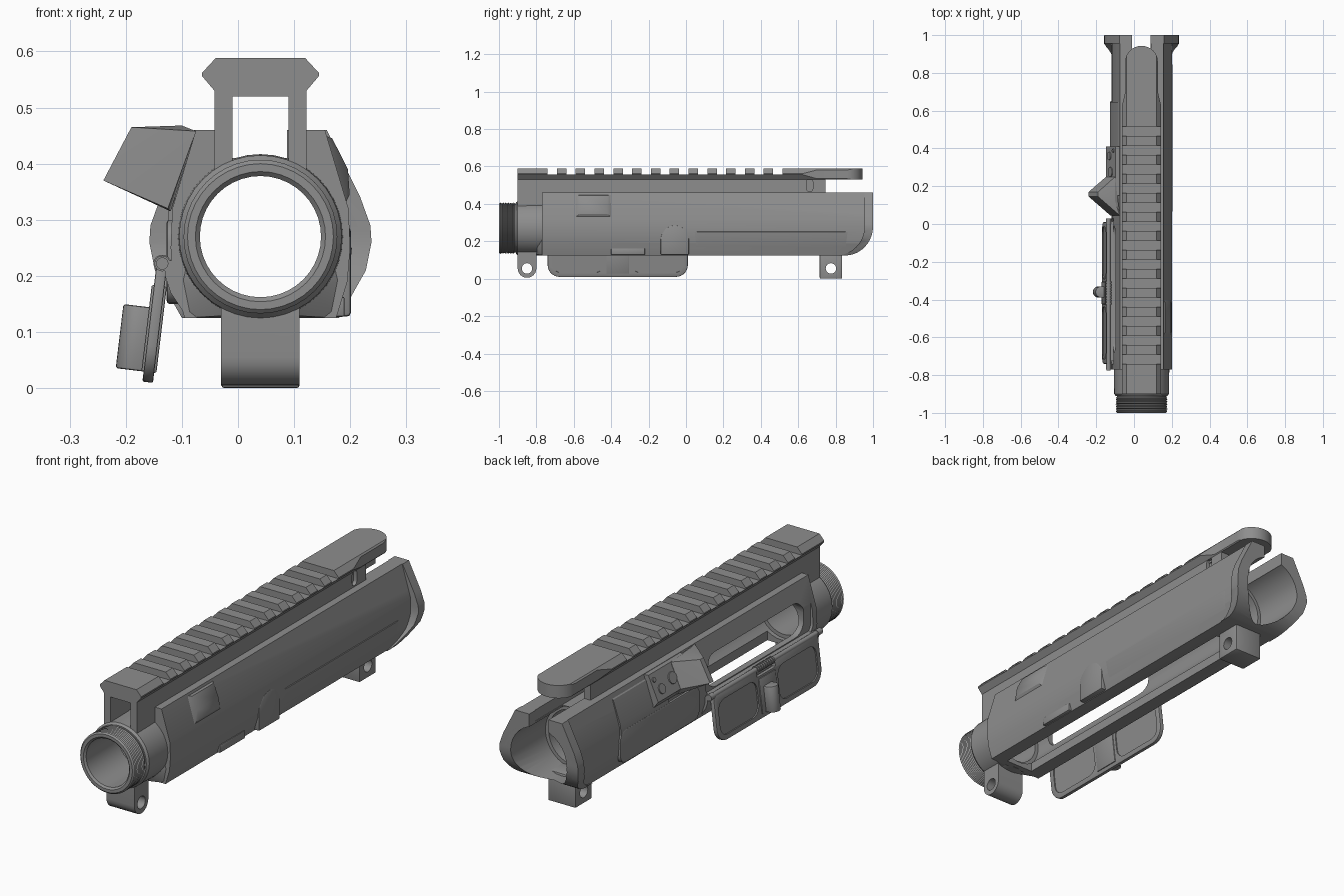
import bpy, bmesh
from math import sin, cos, pi, radians
from mathutils import Matrix

if "Cube" in bpy.data.objects:
    bpy.data.objects.remove(bpy.data.objects["Cube"])

CX, CZ = 0.04, 0.27   # tube axis
grey = bpy.data.materials.new('dark_grey')
grey.diffuse_color = (.27, .27, .27, 1)
grey.use_nodes = True
grey.node_tree.nodes["Principled BSDF"].inputs["Base Color"].default_value = grey.diffuse_color


def finish(name, bm):
    bmesh.ops.recalc_face_normals(bm, faces=bm.faces)
    me = bpy.data.meshes.new(name)
    bm.to_mesh(me)
    bm.free()
    me.materials.append(grey)
    o = bpy.data.objects.new(name, me)
    bpy.context.collection.objects.link(o)
    return o


def apply(o, m):
    bpy.context.view_layer.objects.active = o
    bpy.ops.object.modifier_apply(modifier=m.name)


def prism(name, pts, a, b, axis, bevel=0):
    # extrude a flat outline: axis x takes (y,z), y takes (x,z), z takes (x,y)
    put = {'x': lambda u, v, w: (w, u, v), 'y': lambda u, v, w: (u, w, v),
           'z': lambda u, v, w: (u, v, w)}[axis]
    bm = bmesh.new()
    lo = [bm.verts.new(put(u, v, a)) for u, v in pts]
    hi = [bm.verts.new(put(u, v, b)) for u, v in pts]
    bm.faces.new(lo)
    bm.faces.new(hi)
    for i in range(len(pts)):
        j = (i + 1) % len(pts)
        bm.faces.new((lo[i], lo[j], hi[j], hi[i]))
    o = finish(name, bm)
    if bevel:
        m = o.modifiers.new('bevel', 'BEVEL')
        m.width, m.segments, m.limit_method, m.angle_limit = bevel, 2, 'ANGLE', radians(35)
        apply(o, m)
    return o


def boolean(o, tool, op='DIFFERENCE'):
    m = o.modifiers.new('bool', 'BOOLEAN')
    m.operation, m.object, m.solver = op, tool, 'EXACT'
    apply(o, m)
    bpy.data.objects.remove(tool)


def rect(u0, v0, u1, v1):
    return [(u0, v0), (u1, v0), (u1, v1), (u0, v1)]


def arc(cu, cv, ru, rv, a0, a1, n):
    return [(cu + ru * cos(radians(a0 + (a1 - a0) * i / n)),
             cv + rv * sin(radians(a0 + (a1 - a0) * i / n))) for i in range(n + 1)]


def rrect(u0, v0, u1, v1, r, n=5):
    return (arc(u1 - r, v1 - r, r, r, 0, 90, n) + arc(u0 + r, v1 - r, r, r, 90, 180, n)
            + arc(u0 + r, v0 + r, r, r, 180, 270, n) + arc(u1 - r, v0 + r, r, r, 270, 360, n))


def circle(u, v, r, n=24):
    return arc(u, v, r, r, 0, 360 - 360 / n, n - 1)


def bore(o, r, a, b):
    boolean(o, prism('cut', circle(CX, CZ, r, 32), a, b, 'y'))


def mirror(half):
    return [(CX + x, z) for x, z in half] + [(CX - x, z) for x, z in reversed(half)]


def hull(name, pts):
    bm = bmesh.new()
    for p in pts:
        bm.verts.new(p)
    r = bmesh.ops.convex_hull(bm, input=bm.verts)
    bmesh.ops.delete(bm, geom=[g for g in r['geom_interior'] if isinstance(g, bmesh.types.BMVert)], context='VERTS')
    bmesh.ops.dissolve_limit(bm, angle_limit=0.02, verts=bm.verts, edges=bm.edges)
    return finish(name, bm)


def lathe(name, prof, n=40):
    # closed (radius, y) outline turned about the tube axis
    bm = bmesh.new()
    rings = [[bm.verts.new((CX + r * cos(2 * pi * k / n), y, CZ + r * sin(2 * pi * k / n)))
              for k in range(n)] for r, y in prof]
    for i, ra in enumerate(rings):
        rb = rings[(i + 1) % len(rings)]
        for k in range(n):
            j = (k + 1) % n
            bm.faces.new((ra[k], ra[j], rb[j], rb[k]))
    return finish(name, bm)


# main housing
body = prism('housing', mirror([(.115, .46), (.157, .32), (.16, .25), (.155, .19), (.135, .125)]), -.77, 1.0, 'y')
outer = [(1.0, .5)] + arc(.85, .28, .15, .156, 0, -90, 10)
inner = [(.955, .5)] + arc(.80, .28, .155, .156, 0, -90, 10)
boolean(body, prism('cut', outer + [(.85, .0), (1.3, .0), (1.3, .5)], -.5, .5, 'x'))
bore(body, .125, -.9, .8)
bore(body, .141, .75, 1.2)
boolean(body, prism('cut', rect(-.01, .41, .09, .6), -.9, 1.2, 'y'))
boolean(body, prism('cut', rect(-.01, .27, .087, .6), .76, 1.2, 'y'))
boolean(body, prism('cut', rect(-.03, .05, .11, .25), -.74, .70, 'y'))
# side opening: shallow surround, then the hole
boolean(body, prism('cut', rrect(-.74, .215, .03, .42, .05), -.3, -.108, 'x'))
boolean(body, prism('cut', rrect(-.69, .235, .0, .385, .06), -.3, .0, 'x'))

# flared lip at the far end
lip = prism('front_lip', mirror([(.118, .46), (.178, .34), (.196, .29), (.198, .26), (.188, .21), (.14, .125)]), .7, 1.1, 'y')
boolean(lip, prism('band', outer + inner[::-1], -.5, .5, 'x'), 'INTERSECT')
bore(lip, .143, .5, 1.2)
boolean(lip, prism('cut', rect(-.01, .27, .087, .6), .5, 1.2, 'y'))

# rear threaded ring and collar
thread = [(.108, -.90), (.108, -.992), (.116, -1.0), (.130, -1.0)]
for i in range(9):
    thread += [(.137, -.993 + i * .009), (.131, -.988 + i * .009)]
lathe('threaded_ring', thread + [(.131, -.90)])
lathe('collar', [(.108, -.91), (.137, -.91), (.145, -.90), (.147, -.76), (.108, -.76)])
for s in (-1, 1):
    foot = hull('collar_foot', [(CX + s * x, y, z) for x, y, z in
                [(.05, -.80, .13), (.10, -.80, .17), (.05, -.76, .125), (.135, -.76, .125), (.15, -.76, .2), (.12, -.76, .33)]])
    bore(foot, .126, -.9, -.7)

# top rail: hollow channel with cross slots, narrowing to a rounded nose
head = [(.082, .53), (.104, .556), (.104, .562), (.08, .588)]
rail = prism('top_rail', mirror(head), -.9, .945, 'y')
nose = ([(CX - .105, -1), (CX + .105, -1), (CX + .105, .62), (CX + .086, .70)]
        + arc(CX, .86, .086, .083, 0, 180, 16) + [(CX - .086, .70), (CX - .105, .62)])
boolean(rail, prism('nose', nose, .4, .7, 'z'), 'INTERSECT')
for i in range(13):
    y = -.74 + i * .1005
    boolean(rail, prism('cut', rect(y, .557, y + .05, .7), -.3, .4, 'x'))
prism('rail_roof', rect(-.03, .52, .11, .545), -.9, .745, 'y')
for s, n in ((-1, 'left'), (1, 'right')):
    w = prism('rail_wall_' + n, [(CX + s * .05, .39), (CX + s * .082, .39), (CX + s * .082, .545), (CX + s * .05, .545)], -.9, .745, 'y')
    if s > 0:
        boolean(w, prism('cut', rrect(.645, .465, .678, .535, .016), .105, .4, 'x'))

# mounting lugs
rear = prism('rear_lug', arc(-.85, .055, .05, .05, 180, 360, 12) + [(-.80, .16), (-.90, .16)], -.03, .11, 'x')
front = prism('front_lug', rect(.715, .0, .835, .14), -.03, .11, 'x', .006)
for o, y in ((rear, -.85), (front, .775)):
    boolean(o, prism('cut', circle(y, .055, .028), -.3, .4, 'x'))
bore(rear, .12, -1, -.7)

# right side details
prism('round_boss', arc(-.06, .21, .076, .076, 0, 180, 16) + [(-.136, .128), (.016, .128)], .17, .201, 'x', .006)
prism('stop_block', rect(-.40, .127, -.22, .163), .15, .19, 'x', .004)
hull('right_pad', [(x, y, z) for a, b, x, z in
     ((-.59, -.40, .155, .45), (-.57, -.42, .168, .445), (-.57, -.42, .196, .39), (-.57, -.42, .199, .345),
      (-.59, -.40, .185, .34), (-.59, -.40, .192, .33)) for y in (a, b)])
swell = hull('lower_swell', [(x, y, z) for y, d in ((.03, 0), (.07, .005), (.84, .005), (.88, 0)) for x, z in
             ((.17, .27), (.198 + d, .25), (.192 + d, .19), (.172, .128), (.16, .128))])
bore(swell, .141, -.5, 1.2)

# left side deflector, pad and pins
hull('deflector', [(-.075, .045, .458), (-.125, .045, .32), (-.10, .12, .468), (-.19, .145, .465), (-.24, .145, .37),
                   (-.19, .17, .465), (-.24, .17, .37), (-.12, .145, .315), (-.10, .25, .46), (-.148, .25, .35),
                   (-.13, .25, .32)])
hull('deflector_pad', [(x, y, z) for y in (.15, .41) for x, z in
     ((-.07, .458), (-.098, .46), (-.148, .35), (-.12, .315))])
for y, r, t in ((.275, .03, .4), (.36, .025, .385), (.388, .012, .43)):
    bm = bmesh.new()
    bmesh.ops.create_cone(bm, cap_ends=True, segments=20, radius1=r, radius2=r * .85, depth=.03)
    bmesh.ops.transform(bm, verts=bm.verts, matrix=Matrix.Translation((-.087 - (.46 - t) * .45, y, t))
                        @ Matrix.Rotation(radians(-66), 4, 'Y'))
    finish('pad_pin', bm)
prism('left_panel', rrect(.08, .15, .65, .30, .04), -.127, -.09, 'x', .005)
hull('left_panel_upper', [(x, y, z) for y in (.3, .645) for x, z in
     ((-.08, .44), (-.086, .435), (-.122, .33), (-.127, .28), (-.1, .28))])

# hinge rod, spring coils and open cover
HX, HZ = -.135, .222
prism('hinge_shelf', [(-.10, .14), (-.12, .17), (-.13, .2), (-.13, .225), (-.09, .235)], -.77, .03, 'y')
prism('hinge_rod', circle(HX, HZ, .011, 16), -.775, .03, 'y')
for i in range(9):
    prism('spring_coil', circle(HX, HZ, .016, 14), -.425 + i * .014, -.416 + i * .014, 'y')
for y in (-.77, .0):
    prism('hinge_knuckle', circle(HX, HZ, .014, 16), y, y + .03, 'y')

tilt = Matrix.Translation((HX, 0, HZ)) @ Matrix.Rotation(.12, 4, 'Y')
cover = prism('cover', arc(-.675, -.148, .065, .065, 180, 270, 7) + arc(-.055, -.148, .065, .065, 270, 360, 7)
              + [(.01, .0), (-.30, .0), (-.30, -.03), (-.43, -.03), (-.43, .0), (-.74, .0)], -.01, .009, 'x', .003)
for y0, y1 in ((-.715, -.44), (-.29, -.015)):
    for x0, x1 in ((-.05, -.004), (.004, .05)):
        boolean(cover, prism('cut', rrect(y0, -.19, y1, -.035, .045), x0, x1, 'x'))
rib = prism('cover_rib', rect(-.425, -.195, -.305, -.04), -.014, .013, 'x', .003)
latch = prism('latch', arc(-.03, -.36, .03, .03, 90, 270, 12) + [(-.005, -.39), (-.005, -.33)], -.195, -.08, 'z', .004)
for o in (cover, rib, latch):
    o.data.transform(tilt)

# smooth round surfaces, keep edges sharp
for o in bpy.data.objects:
    o.select_set(True)
bpy.context.view_layer.objects.active = body
bpy.ops.object.shade_smooth_by_angle(angle=radians(28))
